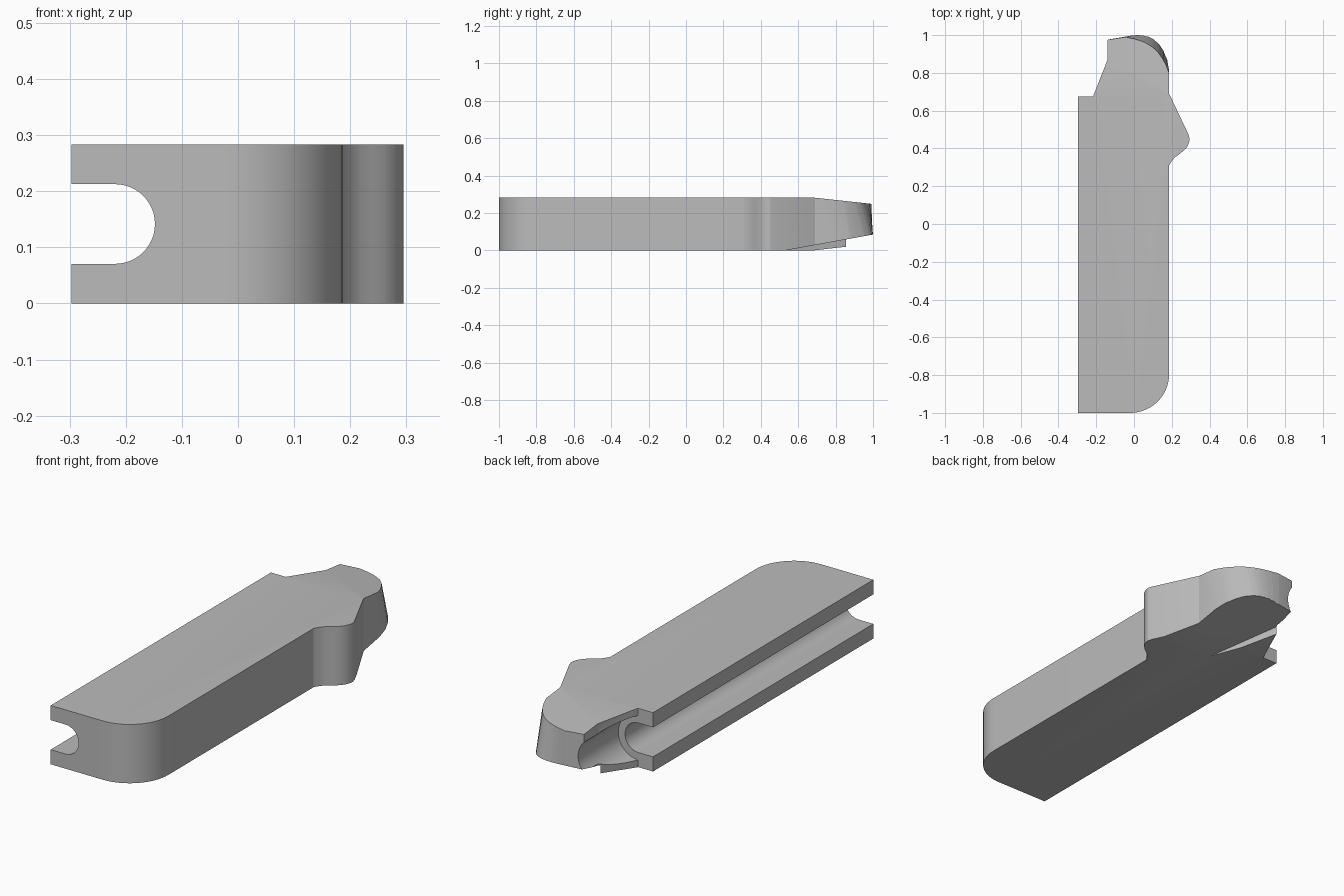
import bpy, bmesh, math

if "Cube" in bpy.data.objects:
    bpy.data.objects.remove(bpy.data.objects["Cube"], do_unlink=True)

HEIGHT = 0.283
MID = HEIGHT / 2


def solid(name, lower, upper):
    """Closed solid lofted between two matching rings of points."""
    bm = bmesh.new()
    a = [bm.verts.new(p) for p in lower]
    b = [bm.verts.new(p) for p in upper]
    bm.faces.new(a[::-1])
    bm.faces.new(b)
    n = len(a)
    for i in range(n):
        j = (i + 1) % n
        bm.faces.new((a[i], a[j], b[j], b[i]))
    bmesh.ops.recalc_face_normals(bm, faces=bm.faces)
    mesh = bpy.data.meshes.new(name)
    bm.to_mesh(mesh)
    bm.free()
    obj = bpy.data.objects.new(name, mesh)
    bpy.context.collection.objects.link(obj)
    return obj


def cut(target, cutter):
    """Subtract the cutter, bake the result and discard the cutter."""
    mod = target.modifiers.new("cut", "BOOLEAN")
    mod.operation, mod.solver, mod.object = "DIFFERENCE", "EXACT", cutter
    deps = bpy.context.evaluated_depsgraph_get()
    mesh = bpy.data.meshes.new_from_object(target.evaluated_get(deps))
    target.modifiers.clear()
    target.data = mesh
    bpy.data.objects.remove(cutter, do_unlink=True)


def slot(name, radius, y0, y1):
    """Round-bottomed slot open towards -x, running along y."""
    axis_x, steps = -0.219, 24
    pts = [(-0.5, MID - radius)]
    for i in range(steps + 1):
        t = -math.pi / 2 + math.pi * i / steps
        pts.append((axis_x + radius * math.cos(t), MID + radius * math.sin(t)))
    pts.append((-0.5, MID + radius))
    return solid(name, [(x, y0, z) for x, z in pts], [(x, y1, z) for x, z in pts])


# Plan outline: rounded front corner, side bump, leaning tip, stepped shoulder
corner = [(-0.02 + 0.206 * math.sin(t), -0.794 - 0.206 * math.cos(t))
          for t in (math.pi / 2 * i / 16 for i in range(17))]
bump = [(0.186, 0.31), (0.2, 0.334), (0.218, 0.354), (0.24, 0.37), (0.262, 0.387),
        (0.28, 0.407), (0.291, 0.43), (0.295, 0.45), (0.288, 0.475), (0.186, 0.69)]
# Tip points: x, y near the bottom, y near the top
tip = [(0.186, 0.81, 0.8), (0.172, 0.875, 0.84), (0.155, 0.915, 0.873),
       (0.13, 0.953, 0.908), (0.1, 0.979, 0.936), (0.075, 0.992, 0.952),
       (0.05, 0.998, 0.964), (0.02, 1.0, 0.974), (-0.01, 0.998, 0.982),
       (-0.05, 0.991, 0.989), (-0.14, 0.976, 0.975)]
shoulder = [(-0.14, 0.87), (-0.217, 0.675), (-0.297, 0.675)]


def outline(z):
    f = (z - 0.085) / 0.165
    leaning = [(x, low + (high - low) * f) for x, low, high in tip]
    return [(x, y, z) for x, y in [(-0.297, -1.0)] + corner + bump + leaning + shoulder]


body = solid("grooved_body", outline(0), outline(HEIGHT))

# Long side groove and the wider bore through the tip
cut(body, slot("groove_cutter", 0.071, -1.2, 0.8))
cut(body, slot("bore_cutter", 0.107, 0.675, 1.2))

# Sloped top of the tip
plan = [(-0.5, 0.68), (0.5, 0.68), (0.5, 1.2), (-0.5, 1.2)]
cut(body, solid("top_cutter",
                [(x, y, HEIGHT - (y - 0.68) * 0.108) for x, y in plan],
                [(x, y, 0.5) for x, y in plan]))

# Sloped underside, leaving a wedge-shaped lip below the bore
plan = [(-0.02, 0.53), (0.5, 0.53), (0.5, 1.2), (-0.5, 1.2), (-0.5, 0.856), (-0.145, 0.856)]
cut(body, solid("underside_cutter",
                [(x, y, -0.2) for x, y in plan],
                [(x, y, (y - 0.53) * 0.181) for x, y in plan]))

# Gentle slope under the lip
plan = [(-0.5, 0.68), (0.5, 0.68), (0.5, 1.2), (-0.5, 1.2)]
cut(body, solid("lip_cutter",
                [(x, y, -0.2) for x, y in plan],
                [(x, y, (y - 0.68) * 0.114) for x, y in plan]))

# Plain grey finish
grey = bpy.data.materials.new("plain_grey")
grey.use_nodes = True
color = (0.5, 0.5, 0.5, 1)
grey.diffuse_color = color
grey.node_tree.nodes["Principled BSDF"].inputs["Base Color"].default_value = color
body.data.materials.clear()
body.data.materials.append(grey)
for poly in body.data.polygons:
    poly.material_index = 0

bpy.ops.object.select_all(action="DESELECT")
body.select_set(True)
bpy.context.view_layer.objects.active = body
bpy.ops.object.shade_smooth_by_angle(angle=math.radians(25))
